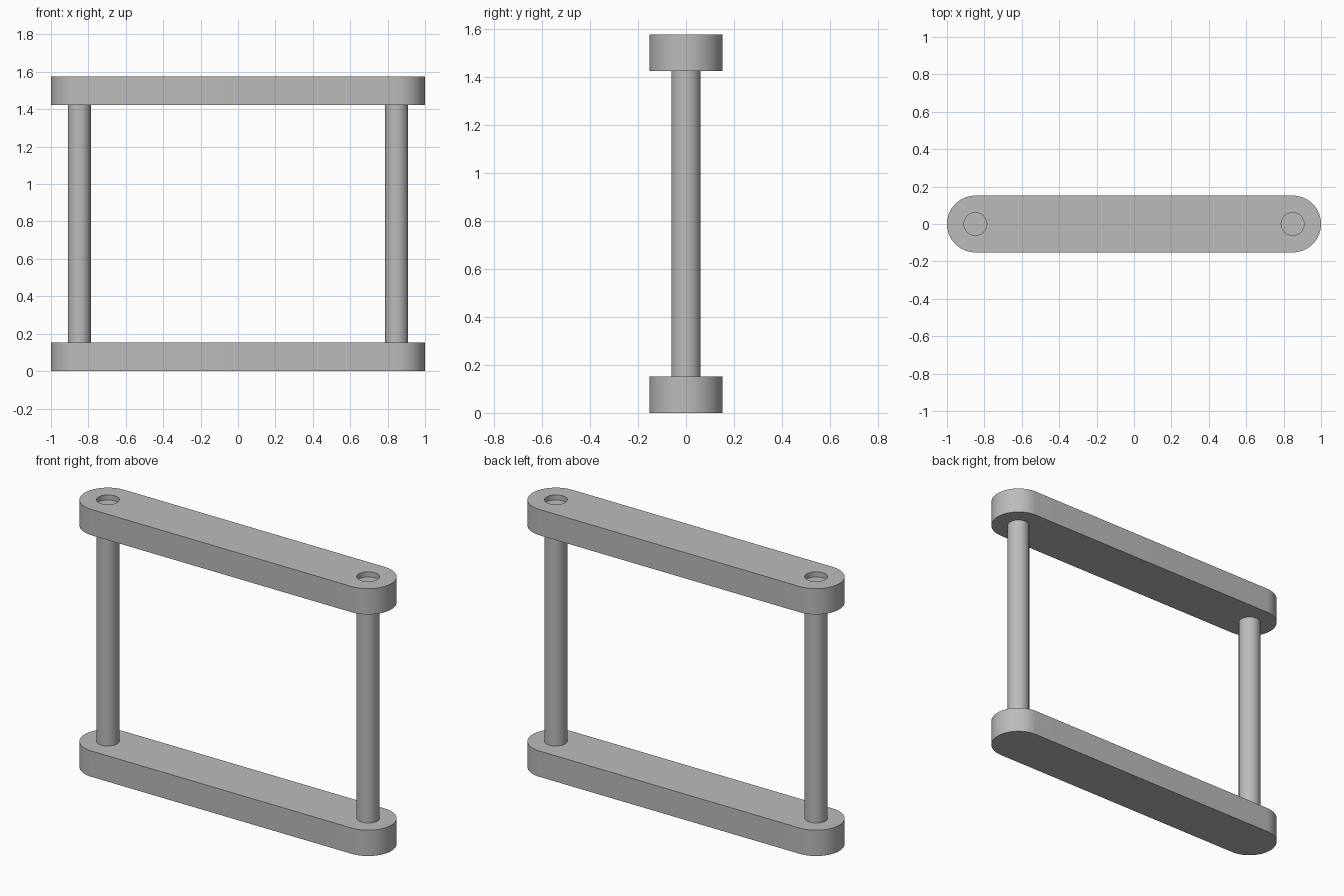
import bpy, bmesh
from math import cos, sin, pi, radians

if "Cube" in bpy.data.objects:
    bpy.data.objects.remove(bpy.data.objects["Cube"])

PIN_X, LINK_R, PIN_R = 0.848, 0.152, 0.061
THICK, HEIGHT, PIN_TOP = 0.152, 1.575, 1.545

grey = bpy.data.materials.new("plain_grey")
grey.use_nodes = True
colour = (0.5, 0.5, 0.5, 1)
grey.diffuse_color = colour
grey.node_tree.nodes["Principled BSDF"].inputs["Base Color"].default_value = colour


def smooth(obj):
    bpy.ops.object.select_all(action="DESELECT")
    obj.select_set(True)
    bpy.context.view_layer.objects.active = obj
    bpy.ops.object.shade_smooth_by_angle(angle=radians(30))


def cylinder(name, x, bottom, top):
    bpy.ops.mesh.primitive_cylinder_add(vertices=48, radius=PIN_R, depth=top - bottom,
                                        location=(x, 0, (bottom + top) / 2))
    obj = bpy.context.object
    obj.name = name
    obj.data.materials.append(grey)
    return obj


def link(name, bottom, segments=32):
    """Straight bar with fully rounded ends."""
    bm = bmesh.new()
    outline = []
    for side, start in ((1, -pi / 2), (-1, pi / 2)):
        for i in range(segments + 1):
            a = start + pi * i / segments
            outline.append(bm.verts.new((side * PIN_X + LINK_R * cos(a), LINK_R * sin(a), bottom)))
    face = bm.faces.new(outline)
    top = bmesh.ops.extrude_face_region(bm, geom=[face])["geom"]
    bmesh.ops.translate(bm, vec=(0, 0, THICK),
                        verts=[v for v in top if isinstance(v, bmesh.types.BMVert)])
    bmesh.ops.recalc_face_normals(bm, faces=bm.faces)
    mesh = bpy.data.meshes.new(name)
    bm.to_mesh(mesh)
    bm.free()
    mesh.materials.append(grey)
    obj = bpy.data.objects.new(name, mesh)
    bpy.context.collection.objects.link(obj)
    return obj


# Lower and upper bars
lower = link("lower_link", 0)
upper = link("upper_link", HEIGHT - THICK)

# Pins, and the holes they sit in slightly below the upper surface
for side, x in (("left", PIN_X), ("right", -PIN_X)):
    smooth(cylinder(side + "_pin", x, THICK / 2, PIN_TOP))
    cutter = cylinder(side + "_hole_cutter", x, HEIGHT - 2 * THICK, HEIGHT + THICK)
    cutter.hide_render = True
    cut = upper.modifiers.new(side + "_hole", "BOOLEAN")
    cut.operation, cut.solver, cut.object = "DIFFERENCE", "EXACT", cutter
    bpy.context.view_layer.objects.active = upper
    bpy.ops.object.modifier_apply(modifier=cut.name)
    bpy.data.objects.remove(cutter)

smooth(lower)
smooth(upper)
